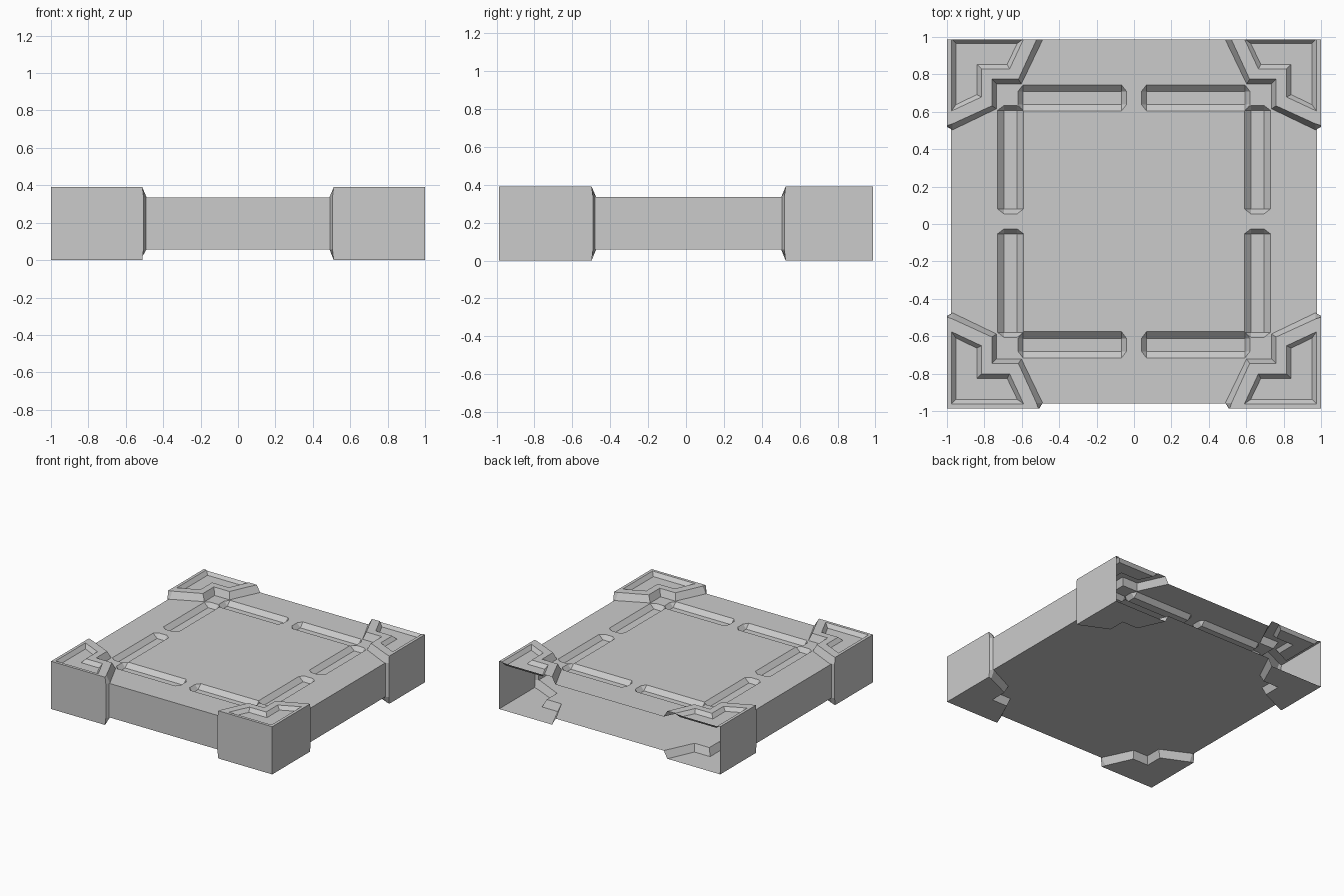
import bpy, bmesh

if "Cube" in bpy.data.objects:
    bpy.data.objects.remove(bpy.data.objects["Cube"])

CY = 0.014            # tile centre in y (the open back is trimmed)
TOP, LOW = 0.336, 0.058


def make(name, bm):
    bmesh.ops.recalc_face_normals(bm, faces=bm.faces[:])
    me = bpy.data.meshes.new(name)
    bm.to_mesh(me)
    bm.free()
    ob = bpy.data.objects.new(name, me)
    bpy.context.collection.objects.link(ob)
    return ob


def loft(name, layers, sx=1, sy=1):
    """Solid from stacked (outline, z) loops, mirrored by sx / sy."""
    bm = bmesh.new()
    rings = [[bm.verts.new((x * sx, y * sy + CY, z)) for x, y in pts] for pts, z in layers]
    n = len(rings[0])
    for a, b in zip(rings, rings[1:]):
        for i in range(n):
            j = (i + 1) % n
            bm.faces.new((a[i], a[j], b[j], b[i]))
    bm.faces.new(rings[0])
    bm.faces.new(rings[-1])
    return make(name, bm)


def diagonal(half):
    """Complete an outline that is symmetric about x = y; first and last points lie on it."""
    return half + [(y, x) for x, y in half[-2:0:-1]]


# main slab
rect = [(-0.978, -0.975), (0.978, -0.975), (0.978, 0.975), (-0.978, 0.975)]
slab = loft("floor_tile", [(rect, LOW), (rect, TOP)])

# notched corner block outlines and its top recess
cap = diagonal([(-1, -1), (-1, -0.512), (-0.97, -0.522), (-0.76, -0.618), (-0.76, -0.76)])
base = diagonal([(-1, -1), (-1, -0.505), (-0.97, -0.489), (-0.735, -0.602), (-0.735, -0.735)])
rim = diagonal([(-0.976, -0.976), (-0.976, -0.59), (-0.815, -0.665), (-0.815, -0.815)])
well = diagonal([(-0.952, -0.952), (-0.952, -0.624), (-0.84, -0.678), (-0.84, -0.84)])

# groove: half of a bar with chamfered ends
W, F, S, E, C = 0.07, 0.035, 0.04, 0.62, 0.027


def groove(vertical, sx, sy):
    bm = bmesh.new()
    outline = [(S, -F), (S + C, -W), (E - C, -W), (E, -F), (E, F), (E - C, W), (S + C, W), (S, F)]
    floor = [(S + C, -F), (E - C, -F), (E - C, F), (S + C, F)]
    for pts, z in ((outline, TOP + 0.03), (outline, TOP), (floor, TOP - 0.035)):
        for a, b in pts:
            x, y = (b + 0.66, a) if vertical else (a, b + 0.66)
            bm.verts.new((x * sx, y * sy + CY, z))
    bmesh.ops.convex_hull(bm, input=bm.verts[:])
    bmesh.ops.dissolve_limit(bm, angle_limit=0.01, verts=bm.verts[:], edges=bm.edges[:])
    return make("groove_cutter", bm)


helpers = []
signs = [(sx, sy) for sx in (1, -1) for sy in (1, -1)]
for s in signs:
    block = loft("corner_block", [(cap, 0), (base, LOW), (base, TOP), (cap, 0.39)], *s)
    helpers.append((block, 'UNION'))
for s in signs:
    recess = loft("recess_cutter", [(well, 0.36), (rim, 0.39), (rim, 0.42)], *s)
    helpers.append((recess, 'DIFFERENCE'))
    helpers += [(groove(v, *s), 'DIFFERENCE') for v in (False, True)]

for ob, op in helpers:
    ob.hide_render = True
    m = slab.modifiers.new(ob.name, 'BOOLEAN')
    m.operation, m.object, m.solver = op, ob, 'EXACT'

# bake the booleans and drop the helpers
deps = bpy.context.evaluated_depsgraph_get()
baked = bpy.data.meshes.new_from_object(slab.evaluated_get(deps))
slab.modifiers.clear()
slab.data = baked
for ob, _ in helpers:
    bpy.data.objects.remove(ob)

# hollow shell with an open back
bm = bmesh.new()
bm.from_mesh(baked)
bmesh.ops.bisect_plane(bm, geom=bm.verts[:] + bm.edges[:] + bm.faces[:],
                       plane_co=(0, 0.986, 0), plane_no=(0, 1, 0), clear_outer=True)
bm.to_mesh(baked)
bm.free()
